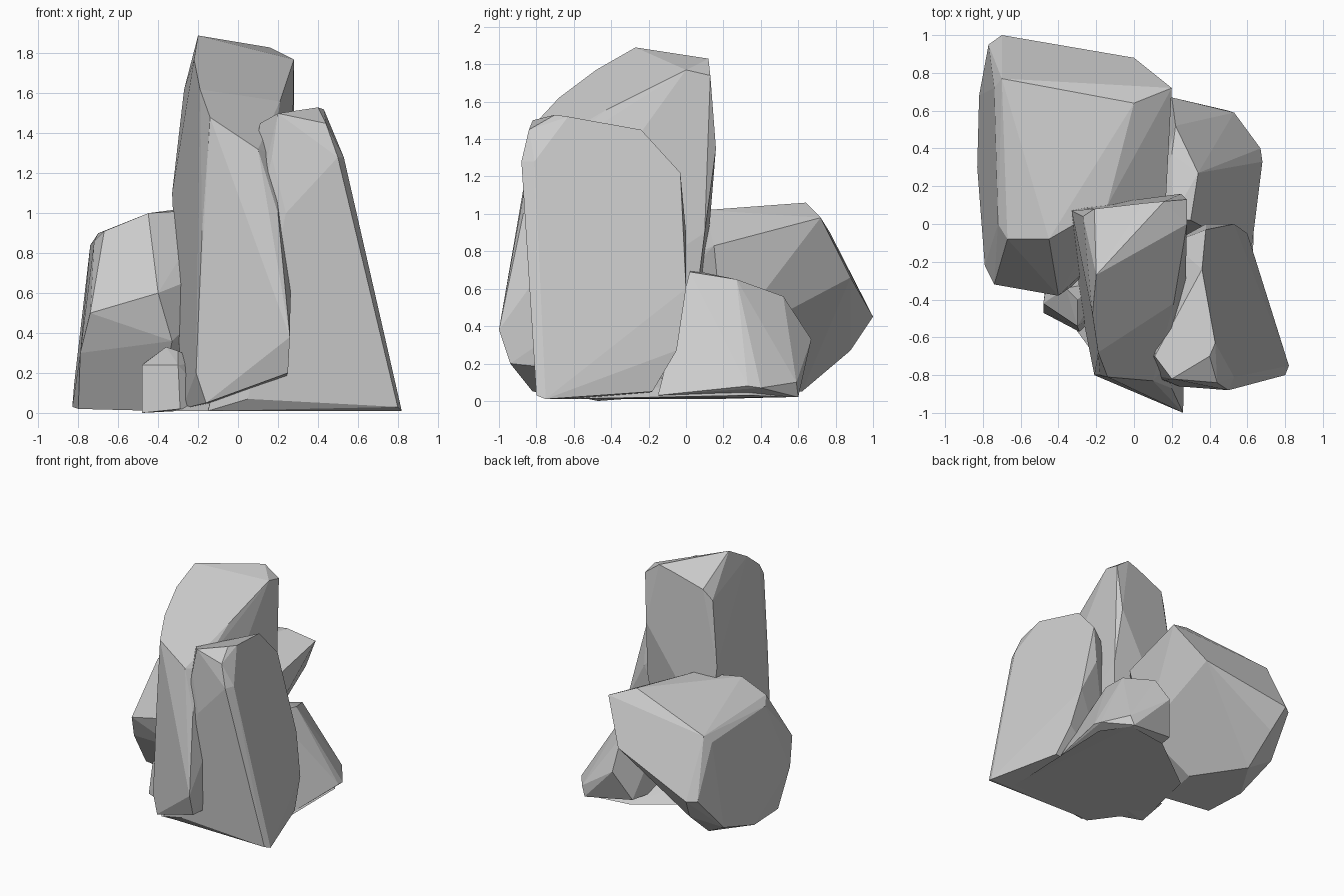
import bpy, bmesh, math


def rock(name, points):
    """Faceted boulder: convex hull around a few corner points."""
    bm = bmesh.new()
    for p in points:
        bm.verts.new(p)
    bmesh.ops.convex_hull(bm, input=bm.verts[:])
    bmesh.ops.delete(bm, geom=[v for v in bm.verts if not v.link_faces], context='VERTS')
    bmesh.ops.dissolve_limit(bm, angle_limit=math.radians(4),
                             verts=bm.verts[:], edges=bm.edges[:])
    bmesh.ops.recalc_face_normals(bm, faces=bm.faces[:])
    mesh = bpy.data.meshes.new(name)
    bm.to_mesh(mesh)
    bm.free()
    obj = bpy.data.objects.new(name, mesh)
    bpy.context.collection.objects.link(obj)
    return obj


# Tall central rock: sloped crown, upright front, jutting lower corner
rock("tall_rock", [
    (-.20, -.27, 1.89), (-.21, .08, 1.71), (-.27, .04, 1.62), (.05, .11, 1.80),
    (.16, .12, 1.83), (.28, 0, 1.77), (.28, .13, 1.74),
    (-.22, -.48, 1.77), (-.19, -.68, 1.62), (-.14, -.81, 1.48), (.10, -.83, 1.32), (.18, -.74, 1.30),
    (.21, -.42, 1.56), (-.18, -.80, .90), (-.21, -.80, .20), (.20, -.87, 1.0),
    (.26, -1.0, .38), (.25, -.94, .20), (-.16, -.82, .05), (-.28, -.45, .02),
    (-.33, .07, 1.1), (-.28, .09, .5), (.25, .16, 1.35), (.28, .10, .9), (.2, 0, .1), (-.2, 0, .05)])

# Right slab: narrow top, broad flat outer face leaning inward
rock("right_slab", [
    (.11, -.70, 1.45), (.20, -.82, 1.50), (.40, -.70, 1.53), (.43, -.63, 1.52), (.36, -.24, 1.45),
    (.38, -.03, 1.22), (.44, -.84, 1.45), (.50, -.88, 1.28), (.53, -.81, 1.28),
    (.82, -.75, .01), (.80, -.80, .03), (.64, -.18, .05), (.60, -.05, .27), (.53, 0, .6),
    (.38, 0, .9), (.2, -.1, 1.1), (.17, -.83, 1.28), (.24, -.86, 1.0),
    (0, -.3, .3), (.05, -.80, .07), (-.15, -.75, .01), (.1, -.2, .02)])

# Rear left boulder: flat top, overhanging back and right corner
rock("rear_boulder", [
    (0, .64, 1.06), (.20, .72, .98), (-.14, .10, 1.02), (.17, .15, .83), (-.45, -.08, 1.0),
    (-.67, -.08, .91), (-.72, 0, .86), (-.70, .77, .90), (-.74, .72, .84),
    (-.70, 1.0, .45), (-.77, .95, .45), (0, .88, .66), (-.65, .88, .27), (-.64, .62, .05),
    (-.74, -.32, .50), (-.40, -.38, .60), (-.79, -.22, .30), (-.83, .30, .03), (-.80, -.05, .02),
    (-.82, .68, .15), (-.33, -.33, .36), (-.40, -.1, .01), (-.35, .25, .03), (.05, .2, .3)])

# Low rock at the back right
rock("low_rock", [
    (.20, .03, .70), (.30, .02, .69), (.34, .27, .65), (.20, .37, .61), (.22, .52, .56),
    (.20, .67, .33), (.53, .59, .10), (.50, .60, .02), (.67, .40, .07), (.68, .33, .08),
    (.62, -.15, .03), (.10, .55, .08), (.05, -.1, .02), (.1, .1, .6), (.45, -.06, .3)])

# Buried foot joining the rocks into one flat underside
rock("base_rock", [
    (.62, -.70, .01), (.63, -.17, .02), (.64, .34, .03), (.50, .57, .02), (.15, .52, .02),
    (-.35, .15, .01), (-.46, -.35, .01), (-.30, -.55, .01), (-.16, -.76, .01),
    (.5, -.5, .1), (.4, .3, .15), (-.2, 0, .15), (-.1, -.5, .1)])

# Small chip at the front left foot
rock("foot_stone", [
    (-.48, -.47, 0), (-.48, -.42, .24), (-.47, -.36, .25), (-.36, -.34, .33), (-.30, -.40, .31),
    (-.30, -.54, .24), (-.29, -.57, .02), (-.45, -.2, .02), (-.15, -.3, .25), (-.1, -.4, .02)])
